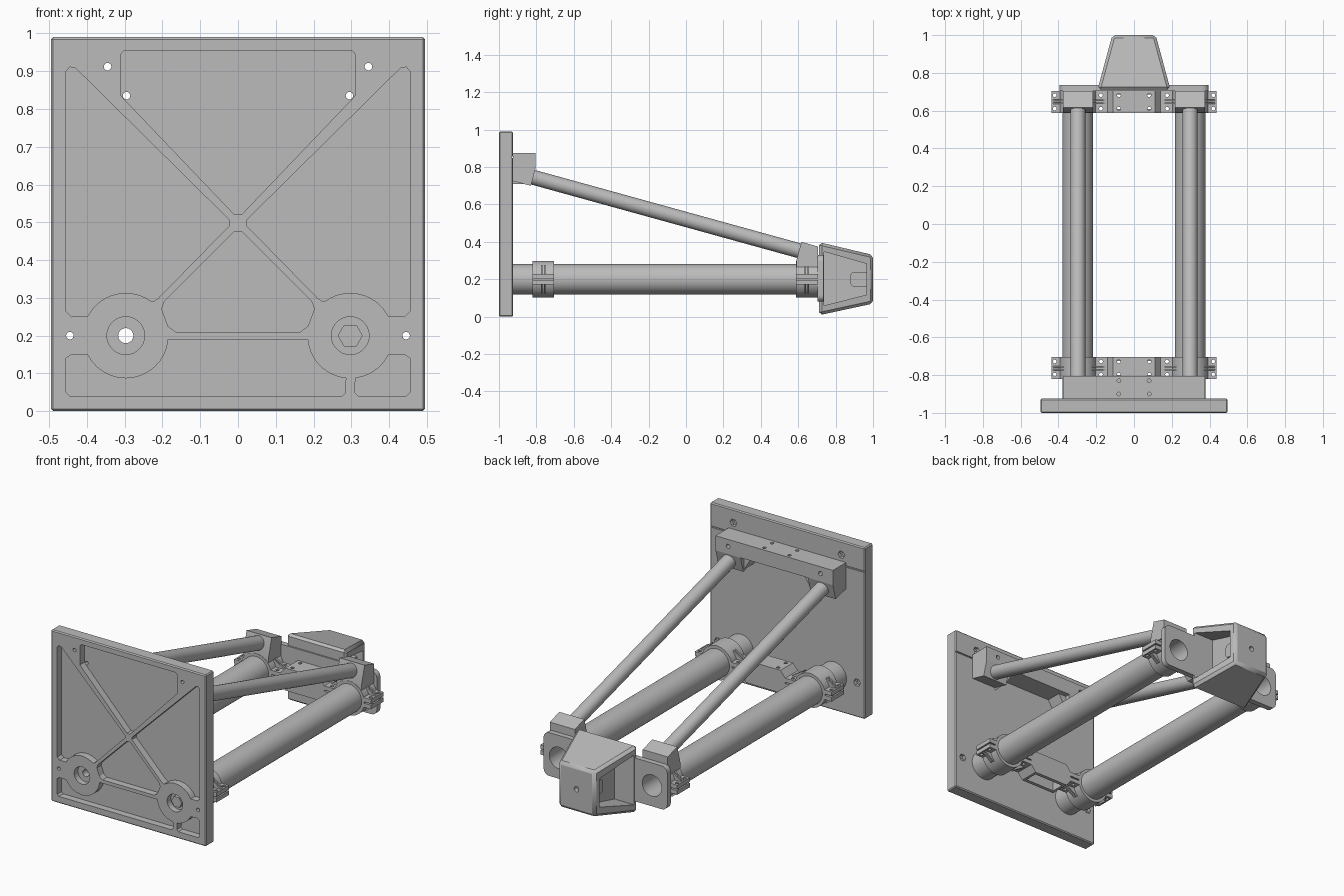
import bpy, bmesh
from math import sin, cos, radians
from mathutils import Vector

cube = bpy.data.objects.get("Cube")
if cube:
    bpy.data.objects.remove(cube, do_unlink=True)

grey = bpy.data.materials.new("plain_grey")
grey.use_nodes = True
grey.diffuse_color = (0.5, 0.5, 0.5, 1)
grey.node_tree.nodes["Principled BSDF"].inputs["Base Color"].default_value = (0.5, 0.5, 0.5, 1)

TUBE_X, TUBE_Z = 0.297, 0.2


def arc(u, v, r, a, b, n=14):
    return [(u + r * cos(radians(a + (b - a) * i / n)),
             v + r * sin(radians(a + (b - a) * i / n))) for i in range(n + 1)]


def disc(u, v, r, n=28):
    return arc(u, v, r, 0, 360 - 360 / n, n - 1)


def rect(u0, u1, v0, v1):
    return [(u0, v0), (u1, v0), (u1, v1), (u0, v1)]


def round_rect(u0, u1, v0, v1, r):
    return (arc(u0 + r, v0 + r, r, 180, 270, 6) + arc(u1 - r, v0 + r, r, 270, 360, 6)
            + arc(u1 - r, v1 - r, r, 0, 90, 6) + arc(u0 + r, v1 - r, r, 90, 180, 6))


def mirror(pts):
    return [(-u, v) for u, v in pts]


def place(axis, u, v, w):
    return {"x": (w, u, v), "y": (u, w, v), "z": (u, v, w)}[axis]


def add_prism(bm, axis, pts, a, b):
    low = [bm.verts.new(place(axis, u, v, a)) for u, v in pts]
    high = [bm.verts.new(place(axis, u, v, b)) for u, v in pts]
    bm.faces.new(low)
    bm.faces.new(high)
    for i in range(len(pts)):
        j = (i + 1) % len(pts)
        bm.faces.new((low[i], low[j], high[j], high[i]))


def finish(name, bm):
    bmesh.ops.recalc_face_normals(bm, faces=bm.faces)
    mesh = bpy.data.meshes.new(name)
    bm.to_mesh(mesh)
    bm.free()
    mesh.materials.append(grey)
    obj = bpy.data.objects.new(name, mesh)
    bpy.context.collection.objects.link(obj)
    return obj


def solid(name, *prisms):
    bm = bmesh.new()
    for p in prisms:
        add_prism(bm, *p)
    return finish(name, bm)


def activate(obj):
    bpy.ops.object.select_all(action="DESELECT")
    obj.select_set(True)
    bpy.context.view_layer.objects.active = obj


def bevel(obj, width):
    activate(obj)
    mod = obj.modifiers.new("bevel", "BEVEL")
    mod.width = width
    mod.segments = 1
    bpy.ops.object.modifier_apply(modifier=mod.name)


def cut(obj, *prisms):
    cutter = solid("cutter", *prisms)
    cutter.hide_render = True
    activate(obj)
    mod = obj.modifiers.new("cut", "BOOLEAN")
    mod.operation = "DIFFERENCE"
    mod.solver = "EXACT"
    mod.object = cutter
    bpy.ops.object.modifier_apply(modifier=mod.name)
    bpy.data.objects.remove(cutter, do_unlink=True)


# Base plate with ribbed front pockets
plate = solid("base_plate", ("y", rect(-0.495, 0.495, 0, 0.99), -1, -0.925))
bevel(plate, 0.006)
R = 0.113
side = ([(-0.455, 0.9), (-0.445, 0.911), (-0.43, 0.908), (-0.022, 0.505), (-0.022, 0.492), (-0.21, 0.3),
         (-0.225, 0.29)] + arc(-TUBE_X, TUBE_Z, R, 54, 153) + [(-0.44, 0.25), (-0.455, 0.265)])
top = ([(-0.31, 0.835), (-0.01, 0.521), (0.01, 0.521), (0.31, 0.835)]
       + arc(0.295, 0.94, 0.015, 0, 90, 4) + arc(-0.295, 0.94, 0.015, 90, 180, 4))
half = [(0.01, 0.475), (0.195, 0.29), (0.202, 0.27), (0.185, 0.225), (0.165, 0.21)]
lower = half + mirror(half)[::-1]
bottom = ([(-0.455, 0.05), (-0.455, 0.14), (-0.44, 0.15)] + arc(-TUBE_X, TUBE_Z, R, 207, 355)
          + arc(TUBE_X, TUBE_Z, R, 185, 264) + [(0.285, 0.05), (0.275, 0.04), (-0.445, 0.04)])
corner = [(0.309, 0.05)] + arc(TUBE_X, TUBE_Z, R, 277, 333) + [(0.44, 0.15), (0.455, 0.14),
                                                              (0.455, 0.05), (0.445, 0.04), (0.319, 0.04)]
cut(plate, *[("y", p, -1.1, -0.96) for p in (side, mirror(side), top, lower, bottom, corner)])
screws = [(s * x, z) for s in (-1, 1) for x, z in ((0.345, 0.912), (0.445, 0.2))]
cut(plate, *[("y", disc(x, z, 0.022, 6), -0.945, -0.9) for x, z in screws],
    *[("y", disc(s * TUBE_X, TUBE_Z, 0.05), -1.1, -0.965) for s in (-1, 1)],
    ("z", rect(-0.6, 0.6, -0.931, -0.9), 0.848, 0.856))
cut(plate, *[("y", disc(x, z, 0.01, 14), -1.1, -0.9)
             for x, z in screws + [(-0.295, 0.835), (0.295, 0.835)]],
    ("y", disc(-TUBE_X, TUBE_Z, 0.02), -1.1, -0.9))
solid("hex_bolt", ("y", disc(TUBE_X, TUBE_Z, 0.033, 6), -0.985, -0.96))

# Upper beam with sockets for the struts
beam = solid("upper_beam", ("x", rect(-0.925, -0.805, 0.79, 0.875), -0.375, 0.375))
cut(beam, *[("y", disc(s * 0.295, 0.835, 0.012, 14), -1, -0.7) for s in (-1, 1)],
    *[("z", disc(s * 0.08, y, 0.01, 12), 0.82, 0.9) for s in (-1, 1) for y in (-0.9, -0.83)])
socket = [(-0.925, 0.79), (-0.805, 0.79), (-0.83, 0.7), (-0.925, 0.725)]
gusset = [(0.215, 0.71), (0.215, 0.79), (0.165, 0.79)]
for side_name, s in (("left", 1), ("right", -1)):
    solid("strut_socket_" + side_name, ("x", socket, s * 0.215, s * 0.375))
    solid("socket_gusset_" + side_name, ("y", [(s * x, z) for x, z in gusset], -0.925, -0.835))

    # Main hollow tube
    tube = solid("main_tube_" + side_name, ("y", disc(s * TUBE_X, TUBE_Z, 0.081, 48), -0.925, 0.71))
    cut(tube, ("y", disc(s * TUBE_X, TUBE_Z, 0.062, 48), -0.92 if s > 0 else -1, 0.8))

    # Sloping strut
    a, b = Vector((s * TUBE_X, -0.86, 0.757)), Vector((s * TUBE_X, 0.64, 0.343))
    bm = bmesh.new()
    bmesh.ops.create_cone(bm, cap_ends=True, segments=32, radius1=0.04, radius2=0.04,
                          depth=(b - a).length)
    bm.transform((b - a).to_track_quat("Z", "Y").to_matrix().to_4x4())
    bmesh.ops.translate(bm, verts=bm.verts, vec=(a + b) / 2)
    finish("strut_" + side_name, bm)

    # Rear strut holder
    holder = [(0.59, 0.265), (0.59, 0.3), (0.617, 0.4), (0.705, 0.375), (0.705, 0.265)]
    edges = sorted((s * 0.217, s * 0.377))
    block = solid("rear_strut_holder_" + side_name, ("x", holder, *edges))
    cut(block, ("y", disc(s * TUBE_X, TUBE_Z, 0.08, 48), 0.5, 0.8))


# Clamps: split rings, bolted ears with ribs, and a hollow bridge
def clamp(name, y0, y1):
    mid = (y0 + y1) / 2
    for label, s in (("left", 1), ("right", -1)):
        ring = solid(name + "_ring_" + label, ("y", disc(s * TUBE_X, TUBE_Z, 0.098, 48), y0, y1))
        cut(ring, ("y", disc(s * TUBE_X, TUBE_Z, 0.079, 48), y0 - 1, y1 + 1))
        for ear, x0, x1, hole, tip in (("outer", 0.385, 0.437, 0.42, 0.43), ("inner", 0.125, 0.21, 0.175, 0.15)):
            lugs = solid(f"{name}_{ear}_ears_{label}",
                         *[("z", [(s * u, v) for u, v in rect(x0, x1, y0, y1)], z, z + 0.024)
                           for z in (0.172, 0.204)])
            cut(lugs, *[("z", disc(s * hole, y, 0.01, 12), 0.1, 0.3)
                        for y in (y0 + 0.023, y1 - 0.023)])
            root = 0.37 if ear == "outer" else 0.225
            for k in (-1, 1):
                rib = [(s * tip, 0.2 + k * 0.028), (s * root, 0.2 + k * 0.028), (s * root, 0.2 + k * 0.075)]
                solid(f"{name}_{ear}_rib_{label}", ("y", rib, mid - 0.012, mid - 0.004),
                      ("y", rib, mid + 0.004, mid + 0.012))
    half_shell = [(0.14, 0.172), (0.14, 0.228), (0.11, 0.265)]
    shell = half_shell + [(-0.11, 0.265), (-0.14, 0.228), (-0.14, 0.172), (-0.11, 0.135), (0.11, 0.135)]
    bridge = solid(name + "_bridge", ("y", shell, y0, y1))
    cut(bridge, ("z", rect(-0.095, 0.095, y0 + 0.02, y1 - 0.02), 0.1, 0.245))
    cut(bridge, *[("z", disc(s * 0.08, y, 0.01, 12), 0.22, 0.3)
                  for s in (-1, 1) for y in (y0 + 0.023, y1 - 0.023)])


clamp("front_clamp", -0.82, -0.705)
clamp("rear_clamp", 0.588, 0.705)

# Rear end plate with tube openings
end_plate = solid("rear_end_plate", ("y", round_rect(-0.395, 0.395, 0.08, 0.33, 0.035), 0.703, 0.735))
cut(end_plate, *[("y", disc(s * TUBE_X, TUBE_Z, 0.062, 48), 0.6, 0.8) for s in (-1, 1)])

# Tapered tail block with side pockets
bm = bmesh.new()
bmesh.ops.create_cube(bm, size=2)
for v in bm.verts:
    x, y, z = v.co
    v.co = (x * 0.193, 0.712, 0.203 + z * 0.195) if y < 0 else (x * 0.115, 1.0, 0.2 + z * 0.13)
tail = finish("tail_block", bm)
bevel(tail, 0.015)
pocket = [(0.738, 0.06), (0.738, 0.347), (0.965, 0.283), (0.965, 0.117)]
cut(tail, ("x", pocket, 0.06, 0.3), ("x", pocket, -0.3, -0.06))
cut(tail, ("y", disc(0, TUBE_Z, 0.015, 16), 0.93, 1.1))
boss = [(0.97, 0.16)] + [(0.97, 0.24)] + arc(0.9, 0.22, 0.02, 90, 180, 5) + arc(0.9, 0.18, 0.02, 180, 270, 5)
solid("tail_nut_boss", ("x", boss, -0.085, 0.085))

# Smooth shading with sharp edges kept
bpy.ops.object.select_all(action="DESELECT")
for obj in bpy.context.scene.objects:
    if obj.type == "MESH" and grey.name in obj.data.materials:
        obj.select_set(True)
        bpy.context.view_layer.objects.active = obj
bpy.ops.object.shade_smooth_by_angle(angle=radians(30))
